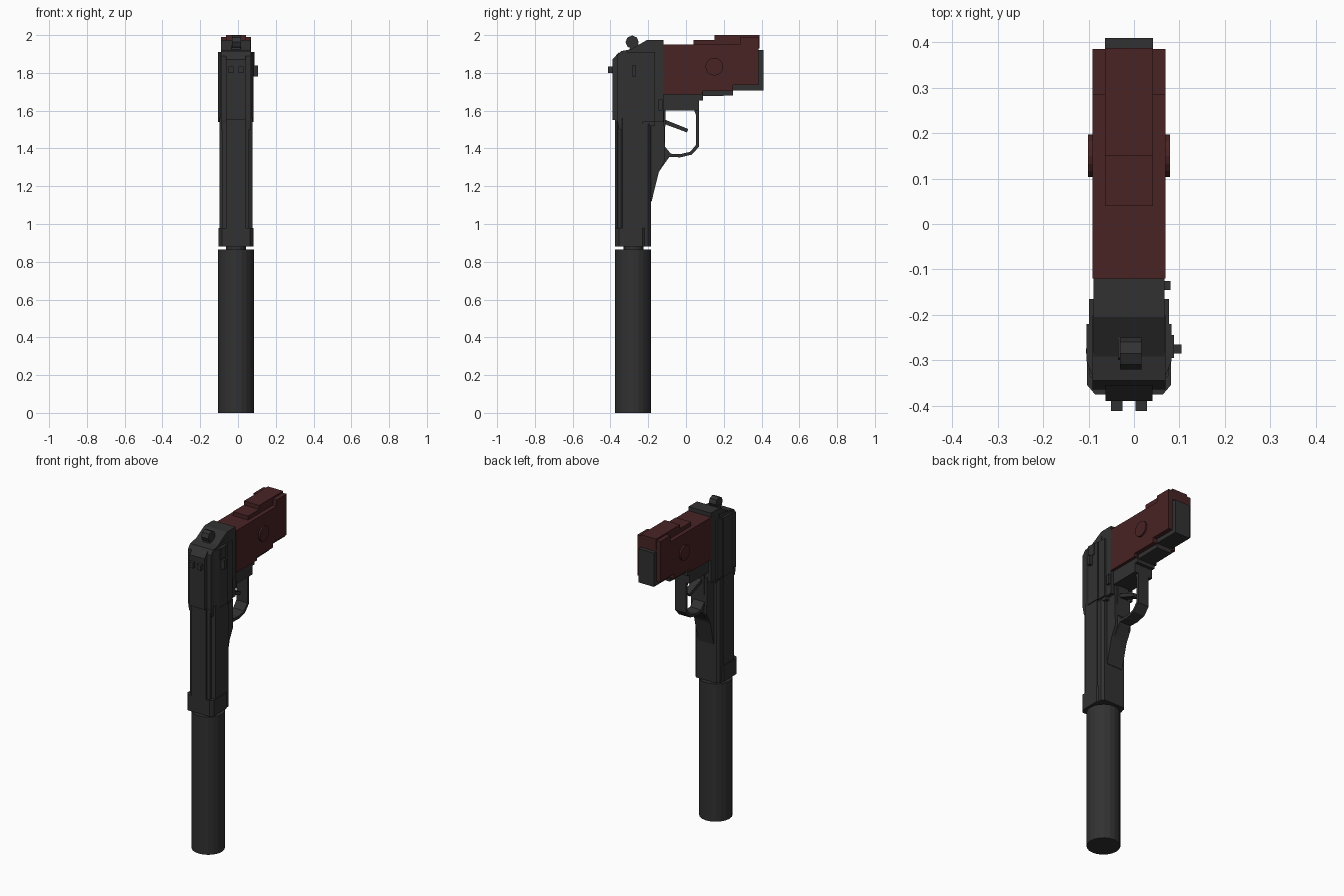
import bpy, bmesh, math
from mathutils import Matrix

CX = -0.011   # centre plane of the pistol body


def material(name, rgb):
    m = bpy.data.materials.new(name)
    m.diffuse_color = (*rgb, 1)
    return m


STEEL = material("dark steel", (0.031, 0.031, 0.031))
WOOD = material("red brown grip", (0.066, 0.017, 0.018))


def finish(name, bm, mat):
    bmesh.ops.recalc_face_normals(bm, faces=bm.faces)
    me = bpy.data.meshes.new(name)
    bm.to_mesh(me)
    bm.free()
    me.materials.append(mat)
    ob = bpy.data.objects.new(name, me)
    bpy.context.collection.objects.link(ob)
    return ob


def extrude(name, pts, vec, mat):
    bm = bmesh.new()
    f = bm.faces.new([bm.verts.new(p) for p in pts])
    r = bmesh.ops.extrude_face_region(bm, geom=[f])
    bmesh.ops.translate(bm, vec=vec,
                        verts=[v for v in r["geom"] if isinstance(v, bmesh.types.BMVert)])
    return finish(name, bm, mat)


def side(name, pts, half, mat=STEEL, cx=CX):
    """Side profile (y, z) extruded across x."""
    return extrude(name, [(cx - half, y, z) for y, z in pts], (2 * half, 0, 0), mat)


def column(name, pts, z0, z1, mat=STEEL):
    """Half cross-section (x, y), mirrored and extruded up z."""
    full = [(CX + x, y, z0) for x, y in pts] + [(CX - x, y, z0) for x, y in reversed(pts)]
    return extrude(name, full, (0, 0, z1 - z0), mat)


def box(name, x0, x1, y0, y1, z0, z1, mat=STEEL):
    pts = [(y0, z0), (y1, z0), (y1, z1), (y0, z1)]
    return side(name, pts, (x1 - x0) / 2, mat, (x0 + x1) / 2)


def cylinder(name, centre, r, depth, n, axis="Z", mat=STEEL):
    bm = bmesh.new()
    rot = Matrix.Rotation(math.pi / 2, 4, "Y") if axis == "X" else Matrix()
    bmesh.ops.create_cone(bm, cap_ends=True, segments=n, radius1=r, radius2=r, depth=depth,
                          matrix=Matrix.Translation(centre) @ rot)
    return finish(name, bm, mat)


# Suppressor and exposed barrel
cylinder("suppressor", (CX, -0.28, 0.4325), 0.095, 0.865, 20)
cylinder("barrel", (CX, -0.278, 0.88), 0.053, 0.06, 16)

# Slide: long stepped column, muzzle collar and rear body
column("slide", [(0.088, -0.23), (0.088, -0.335), (0.07, -0.345), (0.07, -0.36),
                 (0.05, -0.365), (0.05, -0.375)], 0.90, 1.56)
column("muzzle_collar", [(0.085, -0.22), (0.092, -0.23), (0.092, -0.355), (0.075, -0.375)], 0.88, 0.98)
side("slide_rear", [(-0.20, 1.50), (-0.355, 1.50), (-0.365, 1.55), (-0.365, 1.89),
                    (-0.345, 1.915), (-0.29, 1.925), (-0.20, 1.94)], 0.08)
column("slide_cheeks", [(0.088, -0.165), (0.088, -0.22), (0.094, -0.22), (0.094, -0.30),
                        (0.08, -0.335)], 1.54, 1.91)
side("rear_sight_plate", [(-0.35, 1.55), (-0.39, 1.55), (-0.39, 1.87), (-0.355, 1.91)], 0.052)
for s in (-1, 1):
    c = CX + s * 0.027
    box("rear_sight_post", c - 0.013, c + 0.013, -0.412, -0.38, 1.80, 1.835)

# Frame: dust cover, rear frame and tang
column("dust_cover", [(0.07, -0.185), (0.085, -0.20), (0.085, -0.31)], 0.88, 1.53)
side("frame_rear", [(-0.30, 1.52), (-0.165, 1.52), (-0.165, 1.54), (-0.12, 1.54), (-0.12, 1.975),
                    (-0.205, 1.975), (-0.24, 1.955), (-0.30, 1.92)], 0.078)
side("frame_bridge", [(-0.17, 1.60), (0.07, 1.60), (0.07, 1.655), (0.09, 1.655),
                      (0.09, 1.70), (-0.17, 1.70)], 0.062)
side("frame_web", [(-0.20, 1.12), (-0.182, 1.12), (-0.145, 1.27), (-0.11, 1.34),
                   (-0.118, 1.62), (-0.20, 1.62)], 0.055)

# Trigger guard loop and trigger
side("trigger_guard", [(-0.118, 1.61), (-0.15, 1.40), (-0.145, 1.275), (-0.088, 1.355), (-0.03, 1.353),
                       (0.03, 1.367), (0.07, 1.41), (0.07, 1.61), (0.04, 1.61), (0.054, 1.575),
                       (0.054, 1.42), (0.022, 1.382), (-0.03, 1.37), (-0.08, 1.372),
                       (-0.112, 1.41), (-0.108, 1.61)], 0.038)
side("trigger", [(-0.13, 1.56), (-0.13, 1.535), (0.005, 1.485), (0.012, 1.503)], 0.022)

# Grip: side panels, backstrap and round medallion
side("grip_panels", [(-0.12, 1.685), (0.088, 1.685), (0.088, 1.705), (0.25, 1.705), (0.25, 1.735),
                     (0.385, 1.735), (0.385, 1.99), (0.285, 1.99), (0.285, 1.95),
                     (-0.12, 1.95)], 0.08, WOOD)
side("backstrap", [(0.04, 1.93), (0.04, 1.975), (0.15, 1.975), (0.15, 2.0), (0.388, 2.0),
                   (0.388, 1.93)], 0.053, WOOD)
cylinder("grip_medallion", (CX, 0.15, 1.833), 0.047, 0.18, 16, "X", WOOD)

# Front strap steps and magazine base
side("front_strap", [(0.0, 1.675), (0.25, 1.68), (0.25, 1.708), (0.41, 1.708), (0.41, 1.92),
                     (0.375, 1.92), (0.375, 1.75), (0.0, 1.75)], 0.053)

# Hammer with rounded spur
cylinder("hammer_spur", (CX + 0.004, -0.285, 1.963), 0.035, 0.048, 8, "X")
side("hammer_neck", [(-0.305, 1.88), (-0.24, 1.88), (-0.25, 1.95), (-0.295, 1.95)], 0.024)

# Controls on the right-hand side
box("safety_plate", 0.07, 0.088, -0.295, -0.245, 1.84, 1.91)
box("safety_lever", 0.07, 0.105, -0.285, -0.265, 1.78, 1.838)
box("magazine_button", 0.05, 0.08, -0.145, -0.125, 1.60, 1.66)
